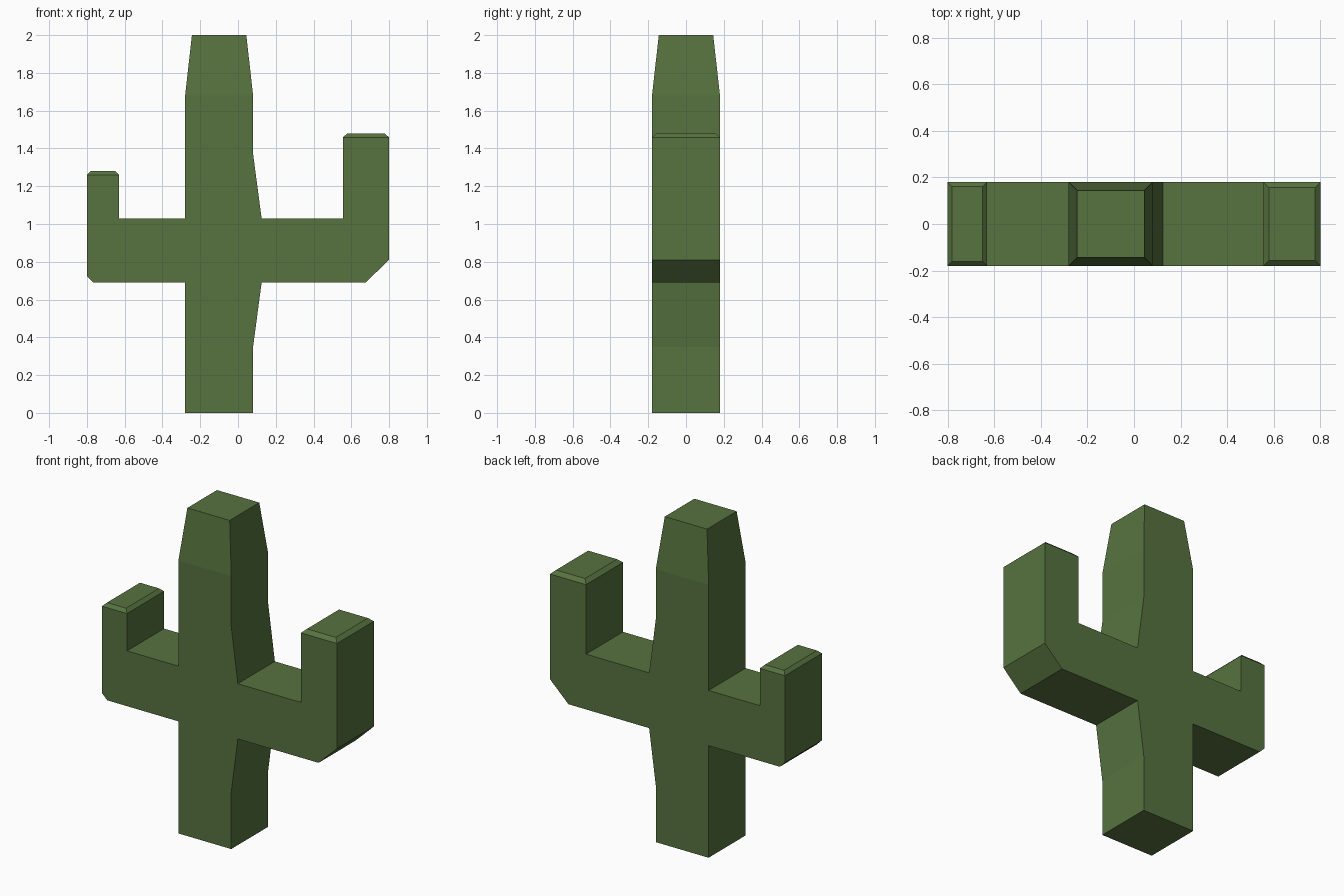
import bpy, bmesh

if "Cube" in bpy.data.objects:
    bpy.data.objects.remove(bpy.data.objects["Cube"])

HALF_DEPTH = 0.18

# Front silhouette (x, z) of trunk and both arms, without the tapered tips
PROFILE = [
    (-0.28, 0), (0.08, 0), (0.08, 0.35), (0.125, 0.69), (0.675, 0.69),
    (0.80, 0.81), (0.80, 1.458), (0.555, 1.458), (0.555, 1.03), (0.125, 1.03),
    (0.08, 1.37), (0.08, 1.68), (-0.28, 1.68), (-0.28, 1.03), (-0.63, 1.03),
    (-0.63, 1.26), (-0.80, 1.26), (-0.80, 0.725), (-0.765, 0.69), (-0.28, 0.69),
]
# Tips: base height, inward taper, rise
TIPS = [(1.68, 0.036, 0.32), (1.458, 0.024, 0.022), (1.26, 0.02, 0.02)]

# Extrude the silhouette through the depth
bm = bmesh.new()
front = bm.faces.new([bm.verts.new((x, -HALF_DEPTH, z)) for x, z in PROFILE])
ext = bmesh.ops.extrude_face_region(bm, geom=[front], use_keep_orig=True)
bmesh.ops.translate(bm, vec=(0, 2 * HALF_DEPTH, 0),
                    verts=[g for g in ext["geom"] if isinstance(g, bmesh.types.BMVert)])
bmesh.ops.recalc_face_normals(bm, faces=bm.faces)

# Taper each tip
for z, taper, rise in TIPS:
    top = next(f for f in bm.faces if all(abs(v.co.z - z) < 1e-4 for v in f.verts))
    bmesh.ops.inset_region(bm, faces=[top], thickness=taper, use_even_offset=True)
    bmesh.ops.translate(bm, vec=(0, 0, rise), verts=top.verts[:])

bmesh.ops.recalc_face_normals(bm, faces=bm.faces)
mesh = bpy.data.meshes.new("cactus")
bm.to_mesh(mesh)
bm.free()

# Green skin
green = bpy.data.materials.new("cactus_green")
green.diffuse_color = (0.095, 0.17, 0.05, 1)
green.use_nodes = True
green.node_tree.nodes["Principled BSDF"].inputs["Base Color"].default_value = green.diffuse_color
mesh.materials.append(green)
bpy.context.collection.objects.link(bpy.data.objects.new("cactus", mesh))
